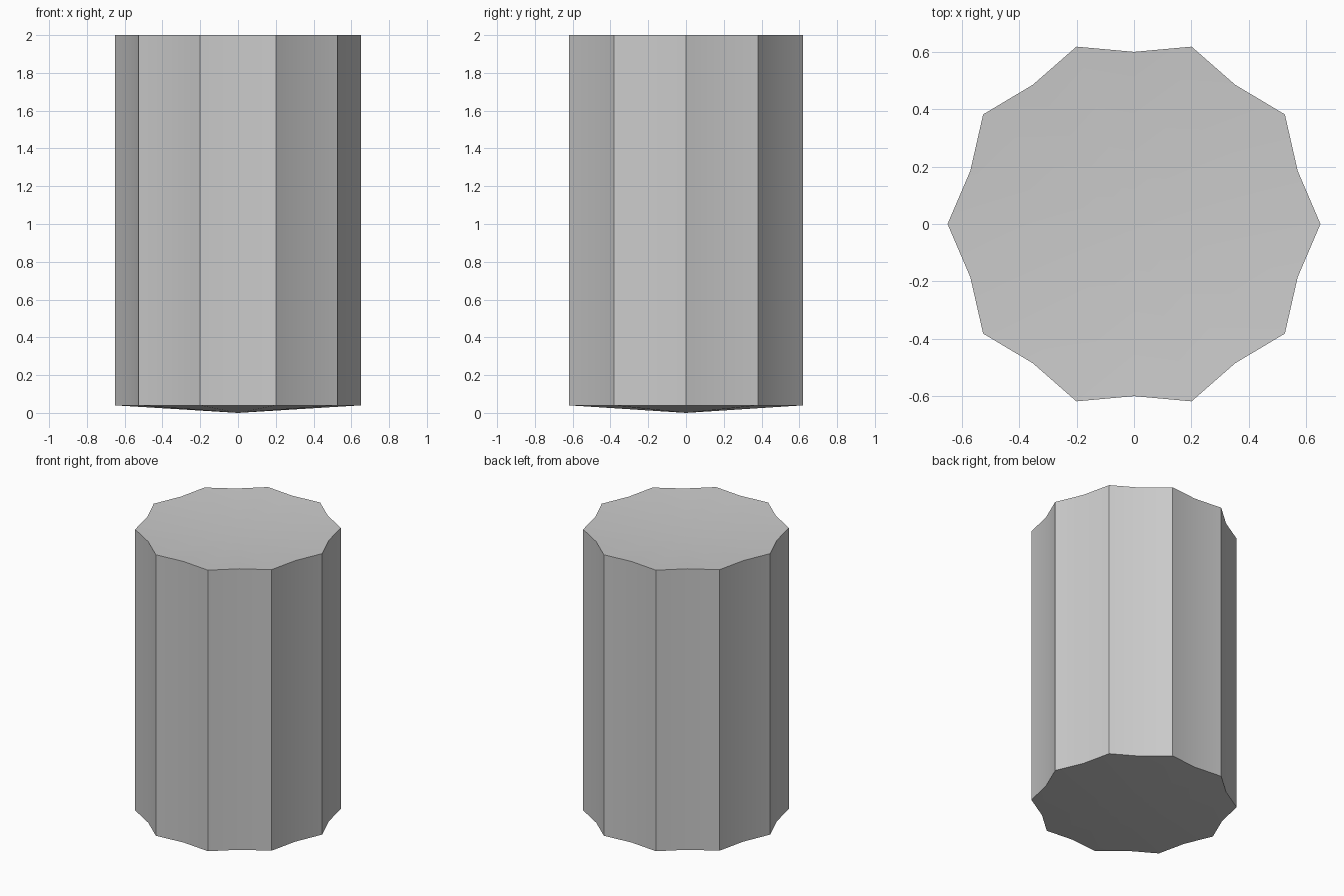
import bpy, bmesh, math

if "Cube" in bpy.data.objects:
    bpy.data.objects.remove(bpy.data.objects["Cube"])

FLUTES, R_RIDGE, R_GROOVE = 10, 0.65, 0.60
Z_RIM, Z_TOP, DIP = 0.04, 2.0, 0.04


def ring(bm, z):
    # Alternating ridge and groove points
    verts = []
    for i in range(FLUTES * 2):
        a = math.pi * i / FLUTES
        r = R_GROOVE if i % 2 else R_RIDGE
        verts.append(bm.verts.new((r * math.cos(a), r * math.sin(a), z)))
    return verts


bm = bmesh.new()
low, high = ring(bm, Z_RIM), ring(bm, Z_TOP)

# Centres sit slightly lower: shallow cone underneath, shallow dish on top
low_mid = bm.verts.new((0, 0, Z_RIM - DIP))
high_mid = bm.verts.new((0, 0, Z_TOP - DIP))

n = len(low)
for i in range(n):
    j = (i + 1) % n
    bm.faces.new((low[i], low[j], high[j], high[i]))
    bm.faces.new((high[i], high[j], high_mid))
    bm.faces.new((low[j], low[i], low_mid))

mesh = bpy.data.meshes.new("fluted_column_drum")
bm.to_mesh(mesh)
bm.free()
drum = bpy.data.objects.new("fluted_column_drum", mesh)
bpy.context.collection.objects.link(drum)

# Smooth grooves, crisp ridges and rims
bpy.context.view_layer.objects.active = drum
drum.select_set(True)
bpy.ops.object.shade_smooth_by_angle(angle=math.radians(30))
